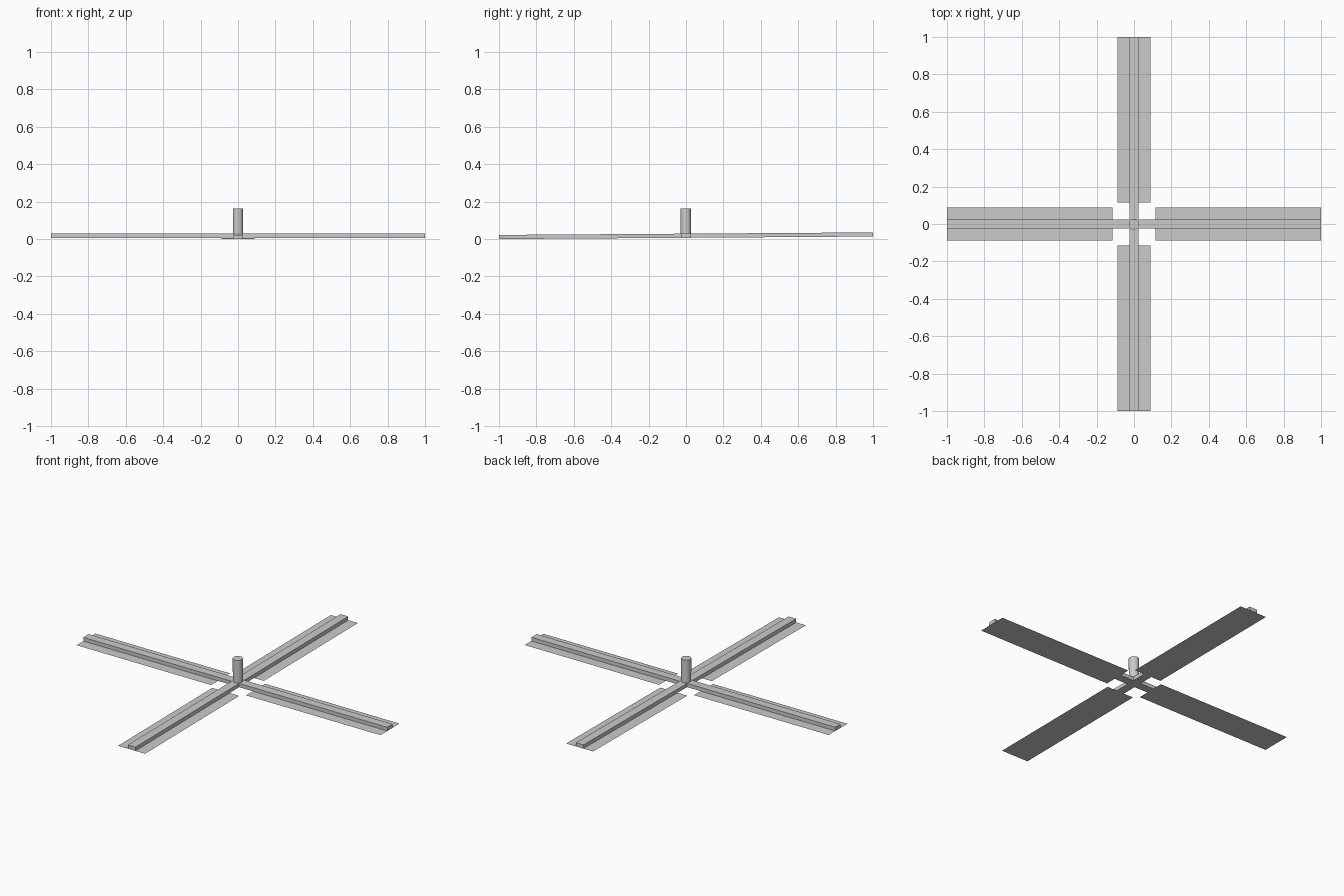
import bpy, bmesh, math
from mathutils import Matrix

if "Cube" in bpy.data.objects:
    bpy.data.objects.remove(bpy.data.objects["Cube"])

# The whole piece leans very slightly about the x axis
TILT = Matrix.Translation((0, 0, 0.0068)) @ Matrix.Rotation(0.0068, 4, 'X')
BAR_W, BAR_H = 0.05, 0.022


def finish(name, bm, turn=0.0):
    bm.transform(TILT @ Matrix.Rotation(turn, 4, 'Z'))
    mesh = bpy.data.meshes.new(name)
    bm.to_mesh(mesh)
    bm.free()
    obj = bpy.data.objects.new(name, mesh)
    bpy.context.collection.objects.link(obj)
    return obj


# Two crossing spine bars
for name, turn in (("spine_bar_x", 0), ("spine_bar_y", math.pi / 2)):
    bm = bmesh.new()
    bmesh.ops.create_cube(bm, size=1, matrix=Matrix.Translation((0, 0, BAR_H / 2))
                          @ Matrix.Diagonal((2, BAR_W, BAR_H, 1)))
    finish(name, bm, turn)

# Four thin flat blades under the bars
for i, side in enumerate(("right", "back", "left", "front")):
    bm = bmesh.new()
    bmesh.ops.create_grid(bm, x_segments=1, y_segments=1, size=0.5,
                          matrix=Matrix.Translation((0.5575, 0, 0))
                          @ Matrix.Diagonal((0.885, 0.178, 1, 1)))
    finish("blade_" + side, bm, i * math.pi / 2)

# Upright hub post
bm = bmesh.new()
bmesh.ops.create_cone(bm, cap_ends=True, segments=32, radius1=0.028, radius2=0.028,
                      depth=0.156, matrix=Matrix.Translation((0, 0, 0.078)))
post = finish("hub_post", bm)
bpy.context.view_layer.objects.active = post
post.select_set(True)
bpy.ops.object.shade_smooth_by_angle()
